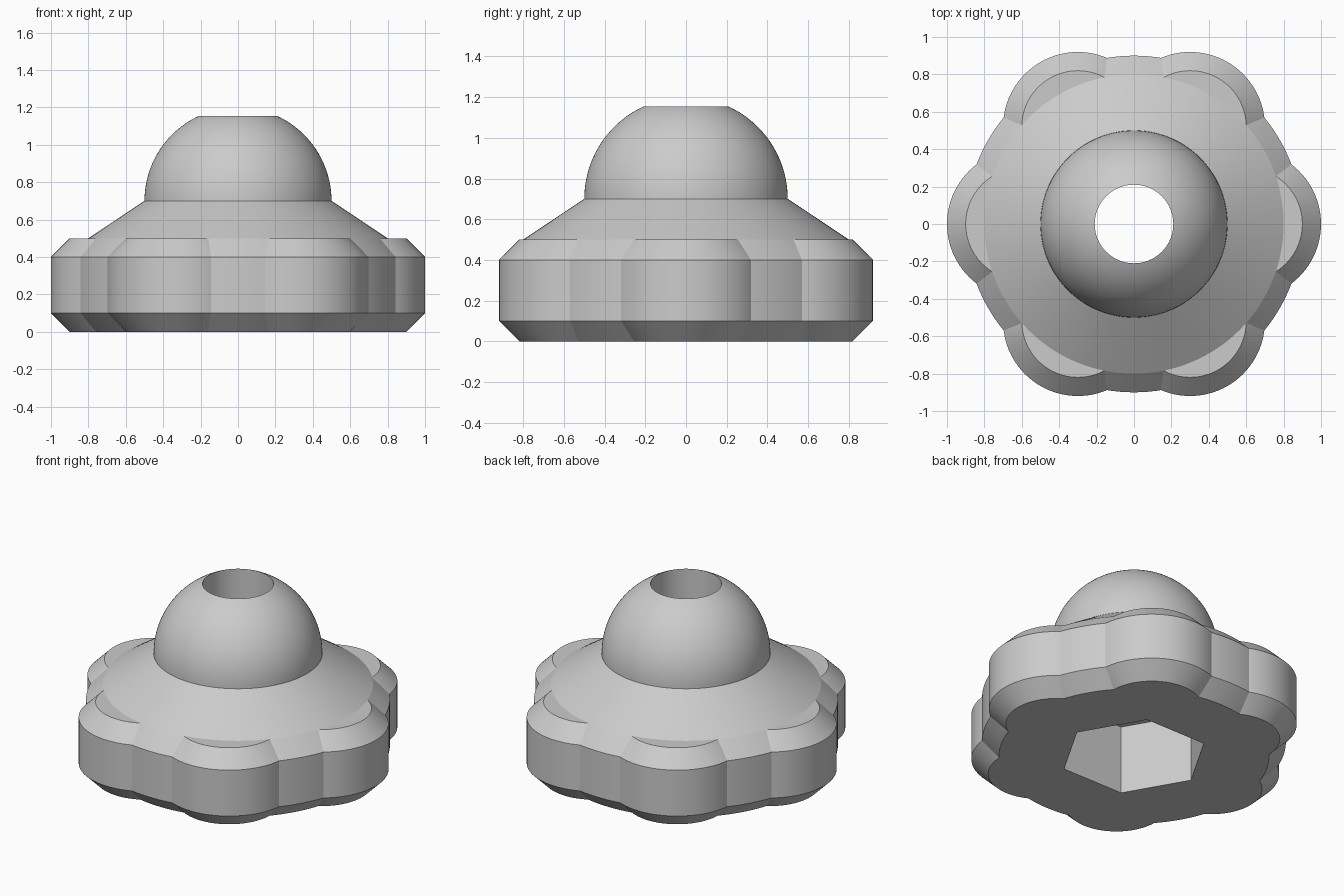
import bpy
import bmesh
from math import cos, sin, pi, radians, asin

cube = bpy.data.objects.get("Cube")
if cube:
    bpy.data.objects.remove(cube)

DOME_R, DOME_Z, BORE_R = 0.5, 0.7, 0.21
LOBES = 6

grey = bpy.data.materials.new("plain_grey")
grey.use_nodes = True
colour = (0.6, 0.6, 0.6, 1)
grey.diffuse_color = colour
grey.node_tree.nodes["Principled BSDF"].inputs["Base Color"].default_value = colour


def lathe(name, profile, sides, centre=(0, 0)):
    """Closed solid turned about a vertical axis from (radius, height) points."""
    bm = bmesh.new()
    rings = []
    for r, z in profile:
        rings.append([bm.verts.new((centre[0] + r * cos(2 * pi * i / sides),
                                    centre[1] + r * sin(2 * pi * i / sides), z))
                      for i in range(sides)])
    for low, high in zip(rings, rings[1:]):
        for i in range(sides):
            j = (i + 1) % sides
            bm.faces.new((low[i], low[j], high[j], high[i]))
    bm.faces.new(rings[0][::-1])
    bm.faces.new(rings[-1])
    mesh = bpy.data.meshes.new(name)
    bm.to_mesh(mesh)
    bm.free()
    mesh.materials.append(grey)
    obj = bpy.data.objects.new(name, mesh)
    bpy.context.collection.objects.link(obj)
    return obj


def combine(target, tool, operation):
    """Apply a boolean and discard the tool."""
    mod = target.modifiers.new(operation.lower(), 'BOOLEAN')
    mod.operation = operation
    mod.solver = 'EXACT'
    mod.object = tool
    bpy.context.view_layer.objects.active = target
    bpy.ops.object.modifier_apply(modifier=mod.name)
    bpy.data.objects.remove(tool)


def chamfered(radius):
    """Profile of a grip section with both rims chamfered."""
    return [(radius - 0.1, 0), (radius, 0.1), (radius, 0.4), (radius - 0.1, 0.5)]


# Knob body: chamfered disc, cone and dome
top_angle = pi / 2 - asin(BORE_R / DOME_R) + 0.02
dome = [(DOME_R * cos(top_angle * i / 24), DOME_Z + DOME_R * sin(top_angle * i / 24))
        for i in range(25)]
knob = lathe("hand_knob", chamfered(0.9) + dome, 144)

# Finger grip lobes
for k in range(LOBES):
    a = 2 * pi * k / LOBES
    lobe = lathe("grip_lobe", chamfered(0.4), 96, (0.6 * cos(a), 0.6 * sin(a)))
    combine(knob, lobe, 'UNION')

# Hexagonal nut pocket below and bolt bore through the top
combine(knob, lathe("nut_pocket", [(0.44, -0.2), (0.44, 0.45)], 6), 'DIFFERENCE')
combine(knob, lathe("bolt_bore", [(BORE_R, 0.3), (BORE_R, 1.5)], 96), 'DIFFERENCE')

# Smooth curved walls, crisp edges
bpy.ops.object.select_all(action='DESELECT')
knob.select_set(True)
bpy.context.view_layer.objects.active = knob
bpy.ops.object.shade_smooth_by_angle(angle=radians(9))
